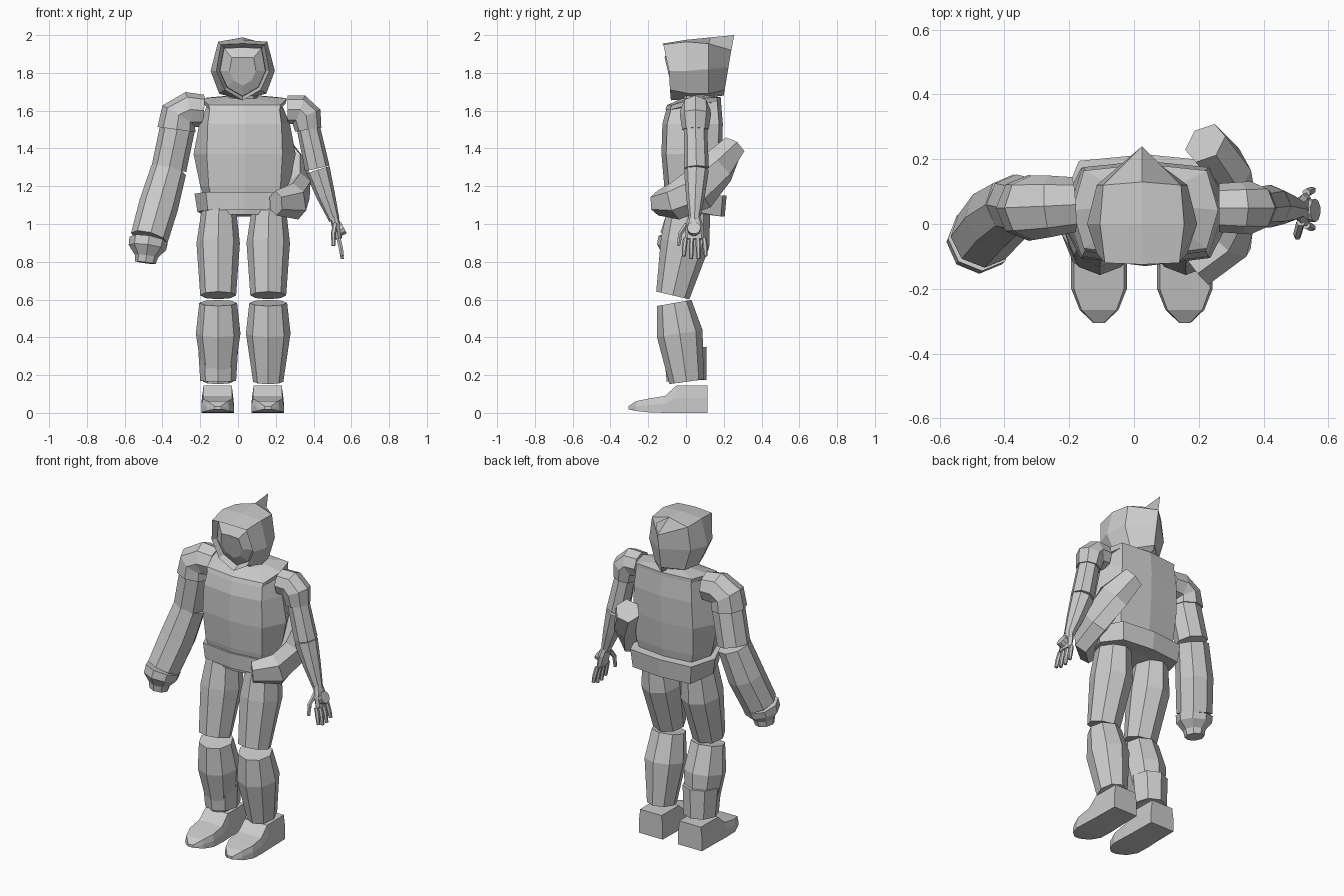
import bpy, bmesh, math
from mathutils import Vector

grey = bpy.data.materials.new("plain_grey")
grey.diffuse_color = (0.6, 0.6, 0.6, 1)


def loft(name, rings):
    """Bridge closed rings of equal point count and cap both ends."""
    bm = bmesh.new()
    rows = [[bm.verts.new(p) for p in r] for r in rings]
    n = len(rows[0])
    for a, b in zip(rows, rows[1:]):
        for i in range(n):
            j = (i + 1) % n
            bm.faces.new((a[i], a[j], b[j], b[i]))
    bm.faces.new(rows[0])
    bm.faces.new(rows[-1])
    bmesh.ops.remove_doubles(bm, verts=bm.verts, dist=0.0005)
    bmesh.ops.recalc_face_normals(bm, faces=bm.faces)
    me = bpy.data.meshes.new(name)
    bm.to_mesh(me)
    bm.free()
    me.materials.append(grey)
    ob = bpy.data.objects.new(name, me)
    bpy.context.collection.objects.link(ob)
    return ob


def tube(name, stations, ref=(0, 1, 0), n=8):
    """Faceted tube; a station is x, y, z, radius along ref, radius across."""
    pts = [Vector(s[:3]) for s in stations]
    rings = []
    for i, s in enumerate(stations):
        axis = (pts[min(i + 1, len(pts) - 1)] - pts[max(i - 1, 0)]).normalized()
        u = Vector(ref)
        u = (u - axis * u.dot(axis)).normalized()
        v = axis.cross(u)
        rings.append([pts[i] + u * s[3] * math.cos(k * math.tau / n)
                      + v * s[-1] * math.sin(k * math.tau / n) for k in range(n)])
    return loft(name, rings)


def body_ring(z, corner, side, yf, yb, side_lift=0.0, back_lift=0.0, cx=0.035):
    """Eight-point body section with a slightly peaked front and back."""
    ym = (yf + yb) / 2
    zs, zb = z + side_lift, z + back_lift
    return [(cx, yf, z), (cx + corner, yf + 0.025, z), (cx + side, ym, zs),
            (cx + corner, yb - 0.02, zb), (cx, yb, zb), (cx - corner, yb - 0.02, zb),
            (cx - side, ym, zs), (cx - corner, yf + 0.025, z)]


def mirror_ring(half, cx=0.025):
    """Half outline from top to bottom, mirrored into a closed ring."""
    return ([(cx + x, y, z) for x, y, z in half]
            + [(cx - x, y, z) for x, y, z in half[-2:0:-1]])


# Torso and belt
loft("torso", [
    body_ring(1.05, .15, .19, -.09, .15),
    body_ring(1.20, .19, .235, -.115, .175),
    body_ring(1.37, .20, .27, -.13, .19),
    body_ring(1.53, .195, .24, -.125, .195),
    body_ring(1.605, .185, .20, -.105, .185, .02, .045)])
loft("collar", [
    body_ring(1.605, .185, .215, -.11, .185, .03, .04),
    body_ring(1.63, .19, .225, -.10, .185, .035, .04),
    body_ring(1.665, .08, .10, -.02, .13, .01, .015)])
loft("belt", [
    body_ring(1.075, .195, .25, -.115, .205, -.01, -.035),
    body_ring(1.17, .205, .265, -.12, .215, -.01, -.02)])
tube("neck", [(.025, .06, 1.6, .08), (.025, .06, 1.78, .08)])

# Pointed hood, open at the front, with a ridge at the back
opening = [(0, -.125, 1.955), (.115, -.12, 1.95), (.14, -.09, 1.81),
           (.095, -.085, 1.71), (0, -.08, 1.655)]


def inset(k, y):
    return mirror_ring([(x * k, y + (z - 1.8) * -.12, 1.81 + (z - 1.81) * k)
                        for x, _, z in opening])


loft("hood", [
    inset(.85, -.03),
    mirror_ring(opening),
    mirror_ring([(0, 0, 1.975), (.13, 0, 1.965), (.17, 0, 1.81),
                 (.125, .02, 1.69), (0, .03, 1.66)]),
    mirror_ring([(0, .13, 1.988), (.12, .12, 1.955), (.14, .12, 1.82),
                 (.10, .12, 1.69), (0, .12, 1.67)]),
    mirror_ring([(0, .255, 2.0), (0, .24, 1.92), (0, .225, 1.83),
                 (0, .205, 1.71), (0, .2, 1.68)])])
loft("face", [inset(.88, -.03), inset(.86, -.065), inset(.5, -.095)])

# Legs and shoes
for side, cx in (("right", -.105), ("left", .16)):
    tube(side + "_thigh", [(cx + .005, .02, 1.12, .085, .11), (cx, -.005, .9, .115, .13),
                           (cx, -.07, .622, .095, .09)], ref=(1, 0, 0))
    tube(side + "_shin", [(cx, -.062, .582, .1, .092), (cx, -.033, .42, .118, .122),
                          (cx, .003, .165, .08, .092)], ref=(1, 0, 0))
    sx = cx - .003
    loft(side + "_shoe", [
        [(sx - w, y, b), (sx + w, y, b), (sx + w, y, t * .55), (sx + w * .9, y, t),
         (sx - w * .9, y, t), (sx - w, y, t * .55)]
        for y, w, t, b in ((.115, .08, .145, 0), (-.05, .083, .145, 0),
                           (-.11, .086, .09, 0), (-.2, .086, .075, .003),
                           (-.265, .06, .062, .01), (-.305, .018, .035, .02))])
tube("calf_wrap", [(-.105, -.005, .345, .106, .115), (-.105, .003, .17, .095, .105)],
     ref=(1, 0, 0))

# Hip pouch curving round from the front to the back
tube("hip_pouch", [(.2, -.15, 1.11, .065, .055), (.305, -.06, 1.12, .1, .065),
                   (.325, .06, 1.18, .115, .065), (.29, .17, 1.3, .105, .07),
                   (.22, .25, 1.41, .07, .07)], ref=(0, 0, 1), n=6)

# Heavy right arm
tube("right_shoulder", [(-.185, .06, 1.6, .085), (-.26, .055, 1.605, .095),
                        (-.315, .05, 1.575, .1), (-.325, .05, 1.5, .102)])
tube("right_upper_arm", [(-.32, .05, 1.51, .093), (-.365, .06, 1.295, .093)])
tube("right_forearm", [(-.367, .06, 1.285, .095), (-.42, .02, 1.1, .105),
                       (-.47, -.04, .925, .1)])
tube("right_cuff", [(-.473, -.045, .915, .103), (-.48, -.055, .875, .1),
                    (-.485, -.06, .83, .062), (-.49, -.062, .795, .055)])

# Slim left arm
tube("left_shoulder", [(.262, .05, 1.605, .075), (.33, .05, 1.605, .08),
                       (.36, .05, 1.575, .082), (.372, .05, 1.5, .07)])
tube("left_upper_arm", [(.372, .05, 1.51, .062), (.42, .055, 1.295, .066)])
tube("left_forearm", [(.422, .055, 1.285, .066), (.465, .05, 1.15, .05),
                      (.51, .045, 1.02, .028)])

# Left hand with fingers, thumb and a round plate on its back
tube("left_palm", [(.508, .045, 1.04, .03, .022), (.52, .045, .99, .047, .024),
                   (.533, .045, .92, .052, .018)])
for i in range(4):
    y = -.003 + i * .033
    tip = .815 + (.015 if i in (0, 3) else 0)
    tube("left_finger_%d" % (i + 1), [(.532, y, .925, .013), (.545, y + (i - 1.5) * .004, .87, .013),
                                      (.552, y + (i - 1.5) * .006, tip, .01)], n=6)
tube("left_thumb", [(.515, .005, 1.0, .014), (.505, -.03, .95, .013),
                    (.505, -.04, .885, .01)], ref=(1, 0, 0), n=6)
tube("hand_plate", [(.53, .042, .965, .034), (.56, .042, .98, .036)], n=10)
